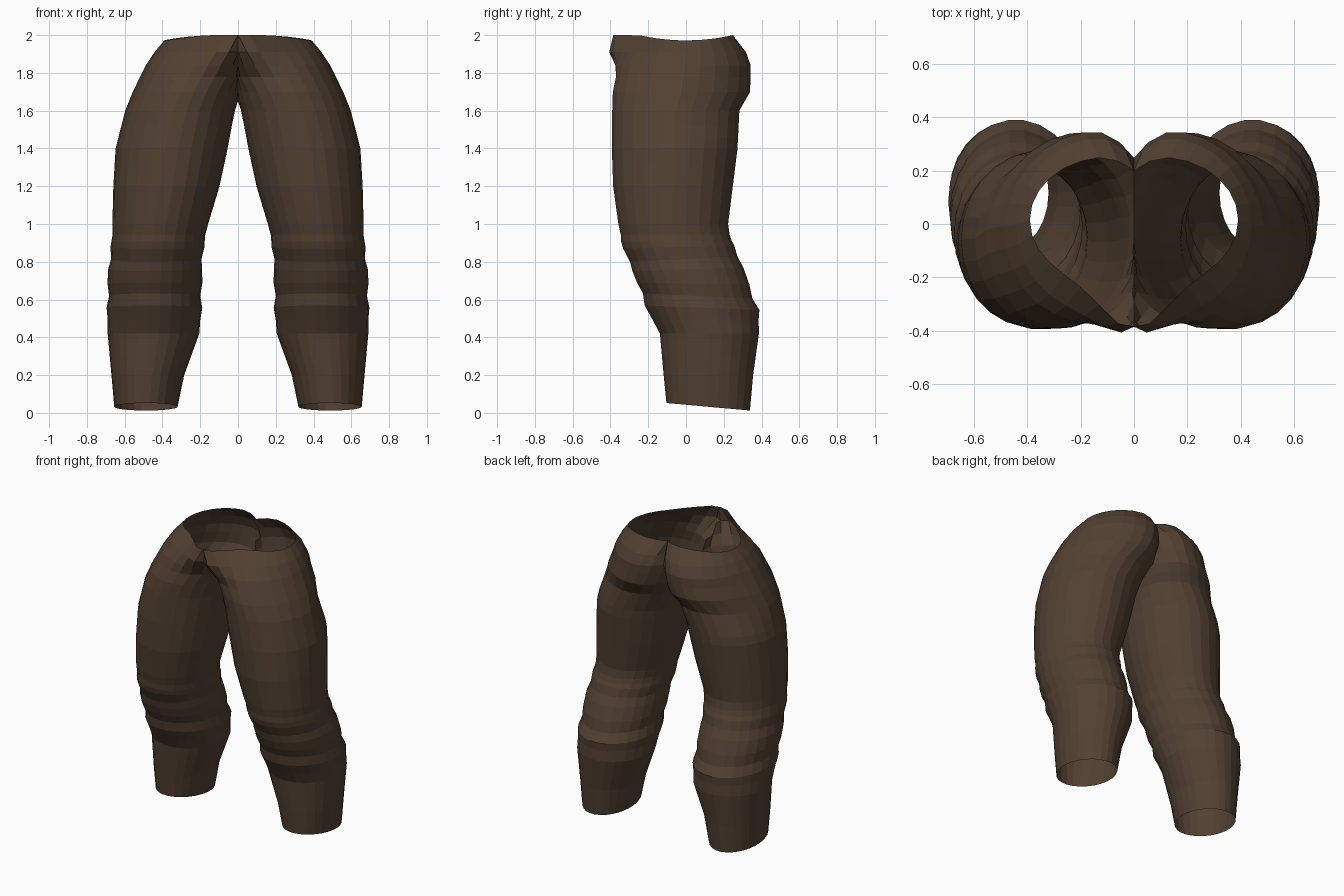
import bpy, bmesh, math

if "Cube" in bpy.data.objects:
    bpy.data.objects.remove(bpy.data.objects["Cube"])

SEGMENTS = 26
LEVELS = 30

# Leg outline, bottom to top: z, inner x, outer x, front y, back y
OUTLINE = [
    (0.043, 0.32, 0.655, -0.105, 0.34),
    (0.20, 0.285, 0.67, -0.12, 0.357),
    (0.42, 0.205, 0.69, -0.14, 0.388),
    (0.56, 0.195, 0.69, -0.215, 0.385),
    (0.76, 0.19, 0.687, -0.285, 0.305),
    (0.91, 0.182, 0.664, -0.34, 0.238),
    (1.00, 0.158, 0.665, -0.36, 0.225),
    (1.20, 0.098, 0.66, -0.388, 0.25),
    (1.40, 0.055, 0.648, -0.395, 0.275),
    (1.60, 0.018, 0.597, -0.393, 0.285),
    (1.70, -0.02, 0.557, -0.39, 0.342),
    (1.84, -0.10, 0.488, -0.36, 0.345),
    (1.91, -0.14, 0.442, -0.32, 0.32),
    (1.972, -0.20, 0.39, -0.22, 0.25),
]


def ramp(z, start, end):
    return min(1.0, max(0.0, (z - start) / (end - start)))


def outline_at(z):
    for a, b in zip(OUTLINE, OUTLINE[1:]):
        if z <= b[0]:
            t = ramp(z, a[0], b[0])
            return [p + (q - p) * t for p, q in zip(a[1:], b[1:])]
    return list(OUTLINE[-1][1:])


def ring_points(z):
    x_in, x_out, front, back = outline_at(z)
    # cloth folds around the knee
    fold = 0.007 * math.sin((z - 0.5) * 36) if 0.5 < z < 0.92 else 0.0
    cx, rx = (x_in + x_out) / 2, (x_out - x_in) / 2 + fold
    cy, ry = (front + back) / 2, (back - front) / 2 + fold
    shift = 0.065 * ramp(z, 1.45, 1.68) * (1 - ramp(z, 1.75, 1.97))
    flap = 0.18 * ramp(z, 1.79, 1.972)
    crease = 0.035 * ramp(z, 1.62, 1.77)
    tilt = -0.09 * (1 - ramp(z, 0.05, 0.2))
    if 0.5 < z < 0.92:
        tilt = 0.05 * math.sin((z - 0.71) * 15)
    pts = []
    for i in range(SEGMENTS):
        a = math.tau * i / SEGMENTS
        s = math.sin(a)
        x = max(0.0, cx - rx * math.cos(a) - shift * max(0.0, s))
        y = cy + ry * s
        if s < 0:   # belly flap pushed forward at the middle
            y -= flap * math.exp(-(x / 0.15) ** 2)
        else:       # crease between the two seat halves
            y -= crease * math.exp(-(x / 0.06) ** 2)
        h = z + tilt * y
        if z > 1.95:  # waist rim rises to the front and back
            h += min(0.028, 0.45 * y * y)
        pts.append((x, y, h))
    return pts


# Ring heights: even steps plus the outline's own turning points
bottom, top = OUTLINE[0][0], OUTLINE[-1][0]
heights = [o[0] for o in OUTLINE]
for k in range(LEVELS):
    z = bottom + (top - bottom) * k / LEVELS
    if min(abs(z - h) for h in heights) > 0.03:
        heights.append(z)
heights.sort()

# One trouser half as an open tube
bm = bmesh.new()
loops = [[bm.verts.new(p) for p in ring_points(z)] for z in heights]
for low, high in zip(loops, loops[1:]):
    for i in range(SEGMENTS):
        j = (i + 1) % SEGMENTS
        quad = (low[i], high[i], high[j], low[j])
        # leave the middle open above the crotch
        if any(v.co.x > 1e-5 for v in quad):
            bm.faces.new(quad)
bmesh.ops.delete(bm, geom=[v for v in bm.verts if not v.link_faces], context='VERTS')
bmesh.ops.recalc_face_normals(bm, faces=bm.faces)
# normals point away from the leg axis
outer = max(bm.faces, key=lambda f: f.calc_center_median().x)
if outer.normal.x < 0:
    bmesh.ops.reverse_faces(bm, faces=bm.faces)

mesh = bpy.data.meshes.new("trousers")
bm.to_mesh(mesh)
bm.free()
trousers = bpy.data.objects.new("trousers", mesh)
bpy.context.collection.objects.link(trousers)

# Other half
mirror = trousers.modifiers.new("other_leg", 'MIRROR')
mirror.use_axis[0] = True
mirror.merge_threshold = 0.001

brown = bpy.data.materials.new("brown cloth")
brown.diffuse_color = (0.085, 0.052, 0.032, 1)
brown.use_nodes = True
brown.node_tree.nodes["Principled BSDF"].inputs["Base Color"].default_value = brown.diffuse_color
mesh.materials.append(brown)
